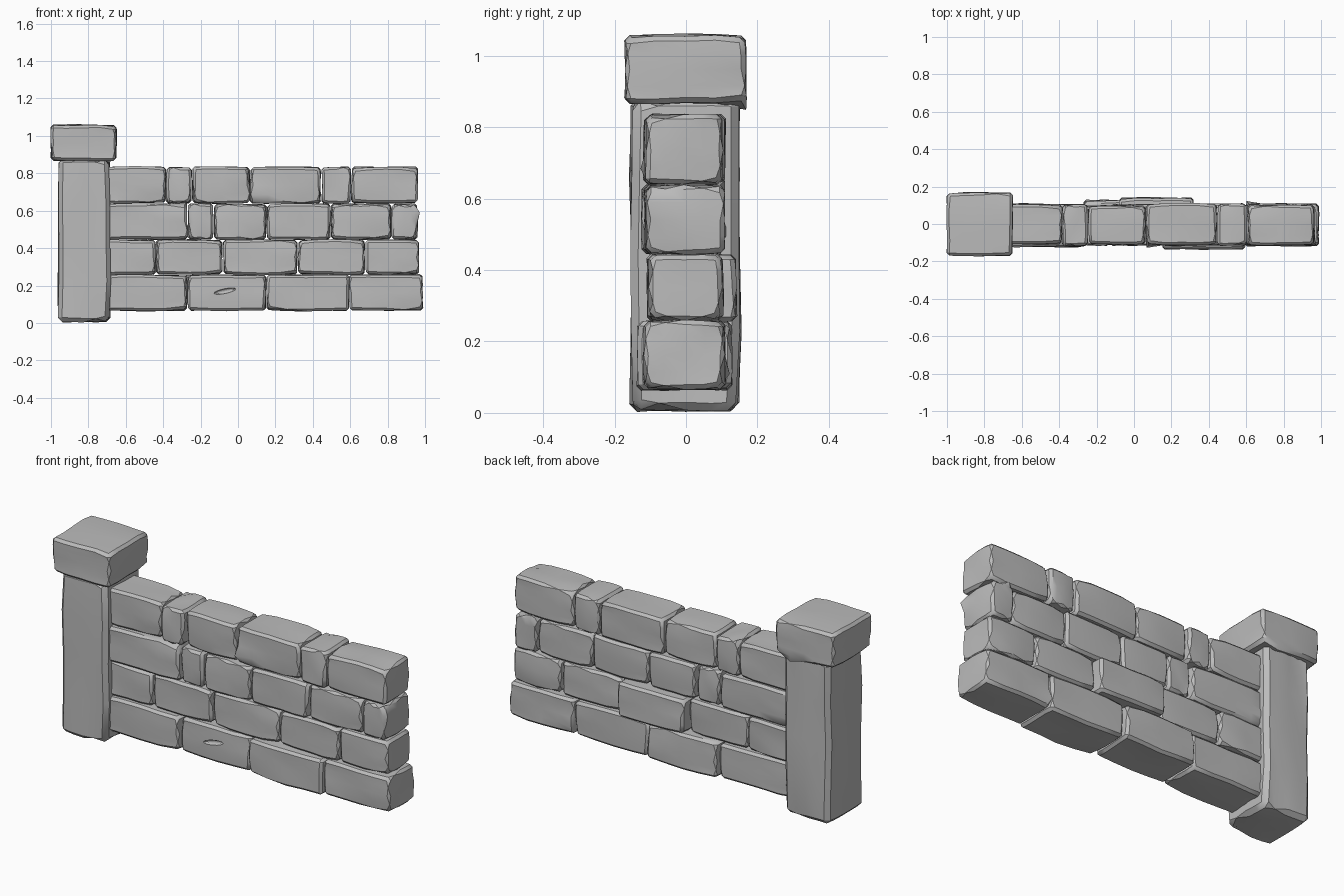
import bpy, bmesh, math, random
from mathutils import Vector, noise

random.seed(7)
if "Cube" in bpy.data.objects:
    bpy.data.objects.remove(bpy.data.objects["Cube"], do_unlink=True)

stone_grey = bpy.data.materials.new("stone_grey")
stone_grey.use_nodes = True
colour = (0.5, 0.5, 0.5, 1)
stone_grey.diffuse_color = colour
stone_grey.node_tree.nodes["Principled BSDF"].inputs["Base Color"].default_value = colour


def stone(name, low, high, chamfer=0.013, rough=0.007, chip=0.012):
    """A worn block: gridded box, uneven faces, chipped corners, cut edges."""
    low, high = Vector(low), Vector(high)
    size, middle = high - low, (low + high) / 2
    bm = bmesh.new()
    bmesh.ops.create_cube(bm, size=1)
    bmesh.ops.subdivide_edges(bm, edges=bm.edges[:], cuts=3, use_grid_fill=True)
    rim = [e for e in bm.edges if e.calc_face_angle(0) > 1]
    seed = Vector([random.uniform(-50, 50) for _ in range(3)])
    for v in bm.verts:
        unit = v.co.copy()
        v.co = Vector([u * s for u, s in zip(unit, size)]) + middle
        v.co += noise.noise_vector(v.co * 6 + seed) * rough
        if sum(abs(c) > 0.49 for c in unit) == 3:
            v.co -= Vector([math.copysign(random.uniform(0, chip), c) for c in unit])
    bmesh.ops.bevel(bm, geom=rim, offset=chamfer, segments=1, affect='EDGES')
    mesh = bpy.data.meshes.new(name)
    bm.to_mesh(mesh)
    bm.free()
    obj = bpy.data.objects.new(name, mesh)
    bpy.context.collection.objects.link(obj)
    mesh.materials.append(stone_grey)
    bpy.ops.object.select_all(action='DESELECT')
    obj.select_set(True)
    bpy.context.view_layer.objects.active = obj
    bpy.ops.object.shade_smooth_by_angle(angle=math.radians(32))
    return obj


# Gate pillar and its cap
stone("pillar", (-0.96, -0.155, 0.005), (-0.685, 0.15, 0.88), 0.022, 0.009, 0.015)
stone("pillar_cap", (-1, -0.172, 0.868), (-0.65, 0.168, 1.058), 0.014, 0.008)

# Wall courses: bottom, top, and the joints along x
courses = [
    (0.065, 0.258, [-0.75, -0.27, 0.15, 0.595, 0.99]),
    (0.258, 0.445, [-0.75, -0.44, -0.08, 0.32, 0.68, 0.97]),
    (0.445, 0.638, [-0.75, -0.27, -0.13, 0.155, 0.495, 0.82, 0.96]),
    (0.638, 0.835, [-0.75, -0.385, -0.245, 0.065, 0.445, 0.605, 0.962]),
]
# Stones standing proud of the wall: (course, place) -> front, back
proud = {(0, 0): (-0.122, 0.106), (0, 1): (-0.11, 0.128), (0, 2): (-0.135, 0.108),
         (1, 2): (-0.108, 0.14), (2, 0): (-0.122, 0.105)}
blocks = {}
for row, (bottom, top, joints) in enumerate(courses):
    for i, (left, right) in enumerate(zip(joints, joints[1:])):
        front, back = proud.get((row, i), (-0.112 + random.uniform(-0.006, 0.006),
                                           0.104 + random.uniform(-0.006, 0.006)))
        blocks[row, i] = stone(f"wall_stone_{row + 1}_{i + 1}",
                               (left + 0.002, front, bottom + 0.001),
                               (right - 0.002, back, top - 0.001))

# Gouge in the front of one bottom stone
bpy.ops.mesh.primitive_uv_sphere_add(segments=16, ring_count=8, radius=1,
                                     location=(-0.07, -0.112, 0.17),
                                     rotation=(0, -0.2, 0))
gouge = bpy.context.object
gouge.name = "gouge_cutter"
gouge.scale = (0.06, 0.016, 0.013)
gouge.data.materials.append(stone_grey)
gouge.hide_render = True
cut = blocks[0, 1].modifiers.new("gouge", 'BOOLEAN')
cut.object = gouge
cut.operation = 'DIFFERENCE'
cut.solver = 'EXACT'
gouge.hide_viewport = True
